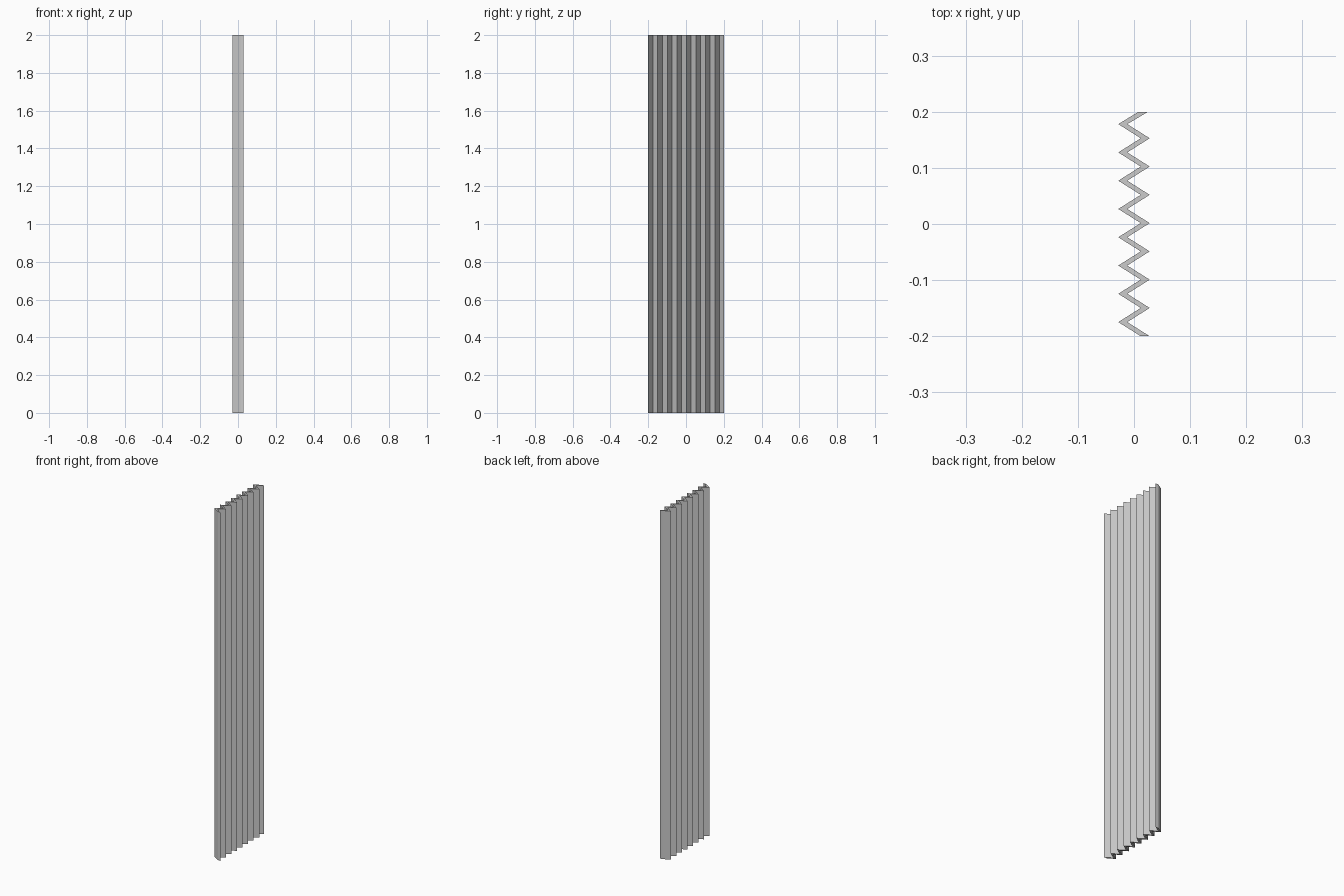
import bpy, bmesh

if "Cube" in bpy.data.objects:
    bpy.data.objects.remove(bpy.data.objects["Cube"])

HEIGHT = 2.0
PITCH = 0.0504      # distance between folds
TIP, NOTCH = 0.028, 0.012
FIRST = 0.178       # first left-hand fold

# Zigzag outline: one edge running down, the other running back up
left = [(0.008, 0.2)]
right = [(0.025, 0.2)]
for i in range(8):
    y = FIRST - PITCH * i
    left.append((-TIP, y))
    right.append((-NOTCH, y))
    y_next = -0.2 if i == 7 else y - PITCH / 2
    left.append((NOTCH, y_next))
    right.append((TIP, y_next))

# Pleated panel: strip of quads between the two edges, extruded upward
bm = bmesh.new()
pairs = [(bm.verts.new((*a, 0)), bm.verts.new((*b, 0))) for a, b in zip(left, right)]
faces = [bm.faces.new((p[0], q[0], q[1], p[1])) for p, q in zip(pairs, pairs[1:])]
res = bmesh.ops.extrude_face_region(bm, geom=faces, use_keep_orig=True)
top = [g for g in res["geom"] if isinstance(g, bmesh.types.BMVert)]
bmesh.ops.translate(bm, verts=top, vec=(0, 0, HEIGHT))
bmesh.ops.recalc_face_normals(bm, faces=bm.faces)

mesh = bpy.data.meshes.new("pleated_panel")
bm.to_mesh(mesh)
bm.free()
panel = bpy.data.objects.new("pleated_panel", mesh)
bpy.context.collection.objects.link(panel)
